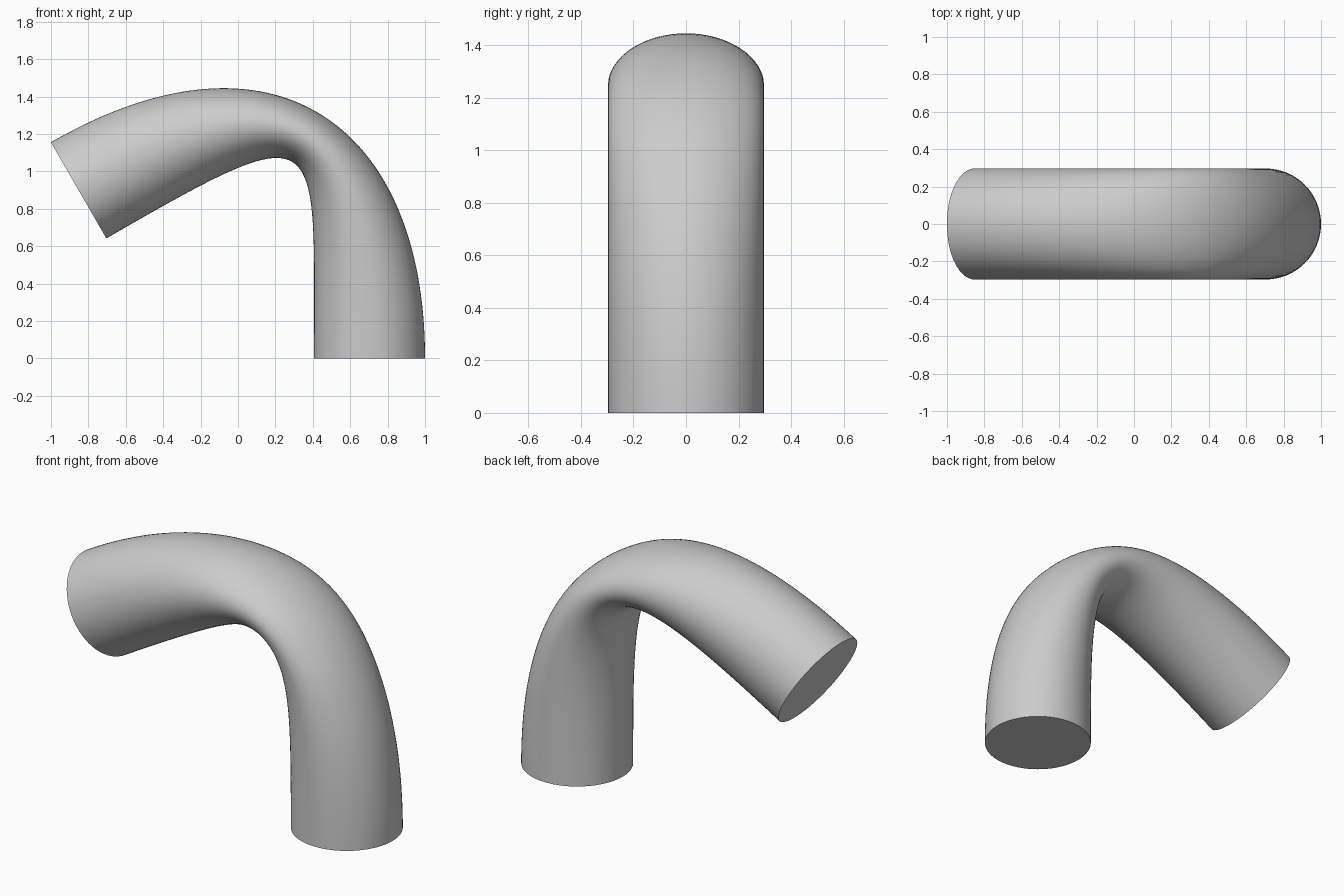
import bpy, bmesh, math
from mathutils import Vector

cube = bpy.data.objects.get("Cube")
if cube:
    bpy.data.objects.remove(cube, do_unlink=True)

RADIUS = 0.2967
SIDES, STEPS = 64, 64
BEND = math.radians(30)           # droop of the free end below horizontal
BASE = Vector((0.7033, 0, 0))     # centre of the base circle
TIP = Vector((-0.852, 0, 0.899))  # centre of the free end circle
RISE = Vector((0, 0, 1.25))       # pull leaving the base
REACH = 1.37 * Vector((math.cos(BEND), 0, math.sin(BEND)))  # pull into the tip


def lofted_point(angle, t):
    """Point on the loft: every rim point follows its own Bezier to the tip."""
    c, s = RADIUS * math.cos(angle), RADIUS * math.sin(angle)
    a = BASE + Vector((c, s, 0))
    d = TIP + Vector((-c * math.sin(BEND), s, c * math.cos(BEND)))
    b, e, u = a + RISE, d + REACH, 1 - t
    return a * u**3 + b * (3 * u * u * t) + e * (3 * u * t * t) + d * t**3


# Bent tube with flat end caps
bm = bmesh.new()
rings = [[bm.verts.new(lofted_point(math.tau * i / SIDES, k / STEPS))
          for i in range(SIDES)] for k in range(STEPS + 1)]
for low, high in zip(rings, rings[1:]):
    for i in range(SIDES):
        j = (i + 1) % SIDES
        bm.faces.new((low[i], low[j], high[j], high[i]))
bm.faces.new(rings[0][::-1])
bm.faces.new(rings[-1])
bmesh.ops.recalc_face_normals(bm, faces=bm.faces)
mesh = bpy.data.meshes.new("bent_tube")
bm.to_mesh(mesh)
bm.free()
tube = bpy.data.objects.new("bent_tube", mesh)
bpy.context.collection.objects.link(tube)

# Plain grey
grey = bpy.data.materials.new("light grey")
grey.use_nodes = True
colour = (0.6, 0.6, 0.6, 1)
grey.diffuse_color = colour
grey.node_tree.nodes["Principled BSDF"].inputs["Base Color"].default_value = colour
mesh.materials.append(grey)

# Smooth body, sharp cap rims
bpy.ops.object.select_all(action='DESELECT')
tube.select_set(True)
bpy.context.view_layer.objects.active = tube
bpy.ops.object.shade_smooth_by_angle(angle=math.radians(40))
